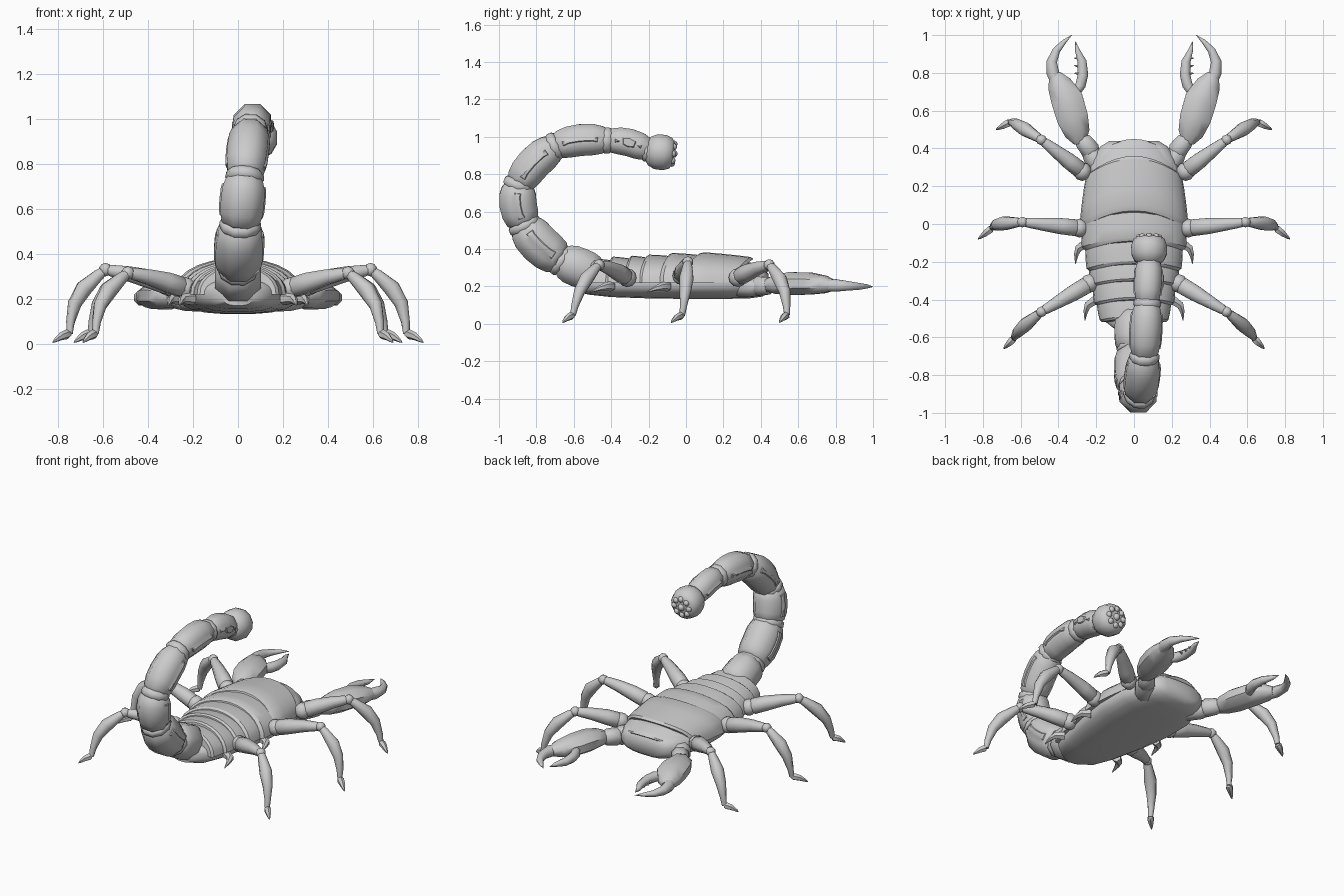
import bpy, bmesh, math
from mathutils import Vector

cube = bpy.data.objects.get("Cube")
if cube:
    bpy.data.objects.remove(cube, do_unlink=True)

grey = bpy.data.materials.new("shell grey")
grey.use_nodes = True
tone = (0.6, 0.6, 0.6, 1)
grey.diffuse_color = tone
grey.node_tree.nodes["Principled BSDF"].inputs["Base Color"].default_value = tone

X, Z = Vector((1, 0, 0)), Vector((0, 0, 1))


def finish(name, bm, angle=50):
    """Turn a bmesh into a smooth object with sharp creases."""
    bmesh.ops.recalc_face_normals(bm, faces=bm.faces[:])
    mesh = bpy.data.meshes.new(name)
    bm.to_mesh(mesh)
    bm.free()
    mesh.materials.append(grey)
    mesh.shade_smooth()
    mesh.set_sharp_from_angle(angle=math.radians(angle))
    obj = bpy.data.objects.new(name, mesh)
    bpy.context.collection.objects.link(obj)


def skin(bm, rings):
    """Bridge equal rings of points and cap both ends; returns face bands."""
    loops = [[bm.verts.new(p) for p in ring] for ring in rings]
    n = len(loops[0])
    bands = []
    for a, b in zip(loops, loops[1:]):
        bands.append([bm.faces.new((a[i], a[(i + 1) % n], b[(i + 1) % n], b[i])) for i in range(n)])
    bm.faces.new(loops[0][::-1])
    bm.faces.new(loops[-1])
    return bands


def tube_rings(path, radii, sides=8, ref=Z, square=1.0):
    """Rings along a path; each radius is a number or a (side, up) pair."""
    pts = [Vector(p) for p in path]
    rings = []
    for i, p in enumerate(pts):
        t = (pts[min(i + 1, len(pts) - 1)] - pts[max(i - 1, 0)]).normalized()
        u = t.cross(ref).normalized()
        v = u.cross(t)
        ru, rv = radii[i] if isinstance(radii[i], tuple) else (radii[i], radii[i])
        ring = []
        for k in range(sides):
            a = math.tau * (k + 0.5) / sides
            c, s = math.cos(a), math.sin(a)
            ring.append(p + u * ru * math.copysign(abs(c) ** square, c)
                        + v * rv * math.copysign(abs(s) ** square, s))
        rings.append(ring)
    return rings


def tube(name, path, radii, **kw):
    bm = bmesh.new()
    skin(bm, tube_rings(path, radii, **kw))
    finish(name, bm)


def limb(name, a, b, profile, bend=(0, 0, 0), sides=8):
    """Straight or bowed tube from a to b with (position, radius) profile."""
    a, b, bend = Vector(a), Vector(b), Vector(bend)
    path = [a.lerp(b, t) + bend * math.sin(math.pi * t) for t, r in profile]
    tube(name, path, [r for t, r in profile], sides=sides)


def ball(name, centre, radius, seg=10):
    bm = bmesh.new()
    bmesh.ops.create_uvsphere(bm, u_segments=seg, v_segments=seg // 2 + 1, radius=radius)
    bmesh.ops.translate(bm, verts=bm.verts[:], vec=Vector(centre))
    finish(name, bm, 60)


# Belly: a flattened rounded hull
hull = [(-.58, .07, .05), (-.52, .15, .065), (-.4, .19, .078), (-.2, .235, .085), (0, .265, .088),
        (.2, .265, .088), (.34, .22, .085), (.41, .18, .075), (.44, .13, .05)]
tube("belly", [(0, y, .22) for y, w, h in hull], [(w, h) for y, w, h in hull],
     sides=20, square=0.75)


# Back plates: overlapping arched shells
def plate(name, y0, y1, w0, w1, z0, z1, bow):
    rings = []
    base = .22
    for t, k in ((0, .9), (.05, .97), (.3, .99), (.6, 1), (.9, 1), (1, .94)):
        y, w, top = y0 + (y1 - y0) * t, w0 + (w1 - w0) * t, z0 + (z1 - z0) * t
        ring = []
        for i in range(15):
            a = math.pi * i / 14
            c, s = math.cos(a), math.sin(a)
            ring.append((w * k * c, y - bow * c * c, base + (top - base) * s ** .9 * k))
        rings.append(ring)
    bm = bmesh.new()
    skin(bm, rings)
    finish(name, bm, 30)


plates = [(.45, .32, .19, .245, .295, .335, .06), (.36, .07, .26, .29, .36, .385, .09),
          (.09, -.09, .285, .275, .37, .38, .05), (-.07, -.21, .265, .25, .365, .37, .04),
          (-.19, -.3, .245, .23, .355, .365, .03), (-.28, -.4, .225, .21, .35, .36, .03),
          (-.38, -.5, .205, .18, .34, .35, .02)]
for i, p in enumerate(plates):
    plate(f"back_plate_{i + 1}", *p)

# Tail: curling chain of segments with recessed side panels and collars
joints = [Vector(p) for p in ((0, -.47, .26), (0, -.67, .34), (.01, -.865, .53), (.03, -.895, .745),
                              (.055, -.7, .95), (.07, -.42, .98), (.08, -.2, .925))]
widths = [.115, .118, .108, .1, .092, .08]
hub = Vector((0, -.45, .62))
for i, (a, b) in enumerate(zip(joints, joints[1:])):
    out = (a + b) / 2 - hub
    out.x = 0
    out.normalize()
    bulge = 0 if i == 0 else .018
    r = widths[i]
    path, radii = [], []
    for t, k in ((.02, .7), (.1, .88), (.28, .98), (.5, 1), (.74, .98), (.9, .87), (.98, .74)):
        path.append(a.lerp(b, t) + out * bulge * math.sin(math.pi * t))
        radii.append((r * k, r * k * .97))
    bm = bmesh.new()
    bands = skin(bm, tube_rings(path, radii, sides=8, ref=X))
    bm.normal_update()
    for sign in (-1, 1):
        panel = [f for band in bands[1:5] for f in band if f.normal.x * sign > .85]
        if i and panel:
            bmesh.ops.inset_region(bm, faces=panel, thickness=.026, depth=0)
            bmesh.ops.inset_region(bm, faces=panel, thickness=.005, depth=-.006)
    finish(f"tail_segment_{i + 1}", bm)
    d = (joints[min(i + 2, 6)] - a).normalized()
    tube(f"tail_collar_{i + 1}", [b + d * s for s in (-.025, -.012, .012, .025)],
         [r * k for k in (.7, .8, .78, .66)], sides=10, ref=X)

# Tail bulb with a cluster of beads on its end
tip = Vector((.08, -.215, .927))
aim = Vector((0, 1, -.12)).normalized()
tube("tail_bulb", [tip + aim * s for s in (0, .02, .055, .1, .135, .15)],
     [.05, .08, .097, .098, .085, .06], sides=12, ref=X)
end = tip + aim * .145
side = aim.cross(X)
ball("tail_bead_centre", end + aim * .004, .022, 8)
for k in range(8):
    a = math.tau * k / 8
    ball(f"tail_bead_{k + 1}", end + (X * math.cos(a) + side * math.sin(a)) * .052, .019, 8)

# Legs: hip, knee, ankle and toe for each pair
legs = {"front": ((.25, .26, .24), (.49, .445, .315), (.655, .54, .045), (.73, .5, .006)),
        "middle": ((.26, -.025, .25), (.59, .01, .33), (.75, -.02, .045), (.825, -.08, .006)),
        "rear": ((.21, -.3, .24), (.49, -.465, .315), (.635, -.605, .045), (.69, -.66, .006))}

for label, s in (("left", 1), ("right", -1)):
    def m(x, y, z):
        return Vector((x * s, y, z))

    for pair, pts in legs.items():
        hip, knee, ankle, toe = (m(*p) for p in pts)
        name = f"{pair}_{label}_"
        reach = (knee - hip).normalized()
        ball(name + "hip", hip + reach * .03, .05)
        limb(name + "thigh", hip + reach * .04, knee,
             [(0, .035), (.06, .048), (.3, .046), (.65, .036), (.9, .028), (1, .02)], (0, 0, .008))
        ball(name + "knee", knee, .03, 8)
        flat = Vector((reach.x, reach.y, 0))
        limb(name + "shin", knee, ankle,
             [(0, .02), (.1, .027), (.35, .039), (.6, .031), (.85, .02), (1, .015)],
             flat * .045 + Z * .02)
        limb(name + "foot", ankle, toe,
             [(0, .015), (.15, .022), (.5, .018), (.85, .009), (1, .002)], Z * .008, 6)

    # Short hooks under the flank
    for i, (x, y) in enumerate(((.25, -.1), (.2, -.4))):
        tube(f"flank_hook_{label}_{i + 1}",
             [m(x, y, .2), m(x + .045, y - .03, .2), m(x + .055, y - .06, .19), m(x + .06, y - .11, .17)],
             [.028, .022, .014, .002], sides=6)

    # Claw arm
    limb(f"claw_arm_{label}", m(.15, .27, .2), m(.25, .4, .2),
         [(0, .05), (.2, .06), (.7, .058), (1, .04)])
    limb(f"claw_wrist_{label}", m(.215, .37, .2), m(.285, .46, .205),
         [(0, .04), (.2, .056), (.75, .05), (1, .035)])

    # Claw hand, flattened and swollen in the middle
    tube(f"claw_hand_{label}",
         [m(.285, .43, .205), m(.3, .48, .21), m(.325, .56, .215), m(.355, .66, .215),
          m(.395, .74, .21), m(.42, .79, .205)],
         [(.035, .035), (.072, .054), (.09, .066), (.092, .064), (.07, .05), (.035, .03)])

    # Two curved fingers with small teeth between them
    tube(f"claw_outer_finger_{label}",
         [m(.41, .75, .205), m(.43, .8, .205), m(.435, .86, .203), m(.41, .92, .2),
          m(.37, .965, .2), m(.33, 1, .198)],
         [(.034, .034), (.036, .036), (.03, .028), (.022, .02), (.013, .012), (.001, .001)])
    tube(f"claw_inner_finger_{label}",
         [m(.32, .68, .205), m(.283, .735, .205), m(.27, .79, .203), m(.275, .86, .2),
          m(.3, .92, .2), m(.31, .968, .2)],
         [(.025, .028), (.03, .032), (.03, .03), (.026, .024), (.014, .014), (.001, .001)])
    for i in range(3):
        y = .795 + i * .04
        limb(f"claw_tooth_{label}_{i + 1}", m(.29, y, .2), m(.318, y + .004, .2),
             [(0, .011), (1, .001)], sides=6)
